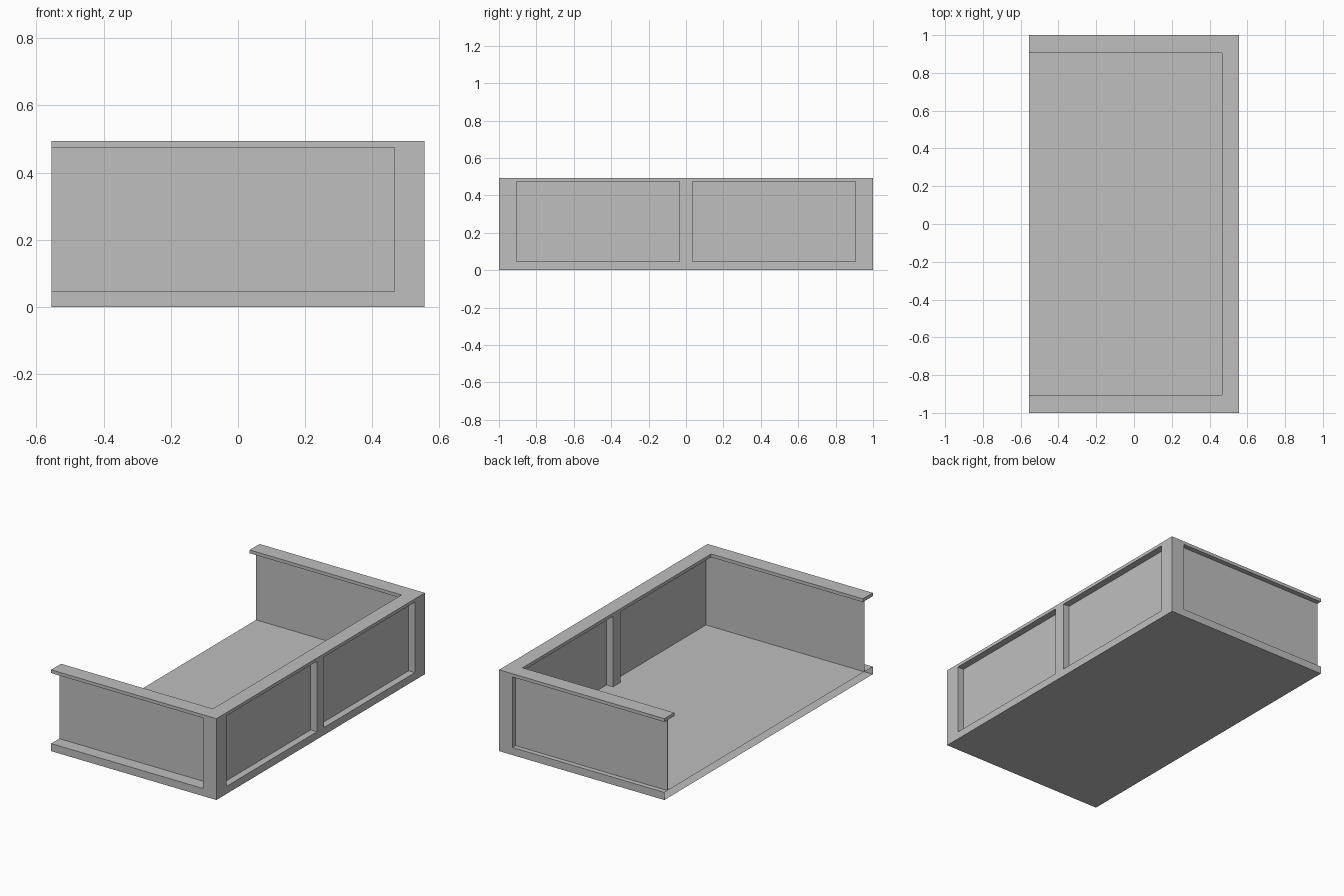
import bpy

cube = bpy.data.objects.get("Cube")
if cube:
    bpy.data.objects.remove(cube, do_unlink=True)

grey = bpy.data.materials.new("light grey")
grey.use_nodes = True
colour = (0.52, 0.52, 0.52, 1)
grey.diffuse_color = colour
grey.node_tree.nodes["Principled BSDF"].inputs["Base Color"].default_value = colour

# Main dimensions
X, Y, H = 0.555, 1.0, 0.494
IN_X, IN_Y = 0.465, 0.905          # inner edge of the frame
SILL, RAIL = 0.046, 0.474          # top of the base, underside of the rail
SIDE = 0.511                       # inset long panel
FRONT, BACK = -0.92, 0.968         # inset end panels
T = 0.004                          # panel thickness


def box(name, xs, ys, zs, open_end=False):
    """Axis-aligned box from ranges; open_end leaves out the -x face."""
    verts = [(x, y, z) for x in xs for y in ys for z in zs]
    faces = [(4, 6, 7, 5), (0, 4, 5, 1), (2, 3, 7, 6), (0, 2, 6, 4), (1, 5, 7, 3)]
    if not open_end:
        faces.append((0, 1, 3, 2))
    mesh = bpy.data.meshes.new(name)
    mesh.from_pydata(verts, [], faces)
    mesh.materials.append(grey)
    obj = bpy.data.objects.new(name, mesh)
    bpy.context.collection.objects.link(obj)
    return obj


# Hollow base, open along the left-out long side
box("base", (-X, X), (-Y, Y), (0, SILL), open_end=True)

# Top rail on three sides
box("side_rail", (IN_X, X), (-Y, Y), (RAIL, H))
box("front_rail", (-X, IN_X), (-Y, -IN_Y), (RAIL, H))
box("back_rail", (-X, IN_X), (IN_Y, Y), (RAIL, H))

# L-shaped corner posts that stop at the panels, and the middle post
upright = (SILL, RAIL)
for name, outer, panel, inner in (("front", -Y, FRONT, -IN_Y), ("back", Y, BACK, IN_Y)):
    box(name + "_corner_post", (IN_X, X), sorted((outer, panel)), upright)
    box(name + "_corner_return", (SIDE, X), sorted((panel, inner)), upright)
box("middle_post", (IN_X, X), (-0.035, 0.035), upright)

# Thin inset panels
box("side_panel", (SIDE - T / 2, SIDE + T / 2), (FRONT, BACK), upright)
box("front_panel", (-X, SIDE), (FRONT - T / 2, FRONT + T / 2), upright)
box("back_panel", (-X, SIDE), (BACK - T / 2, BACK + T / 2), upright)
